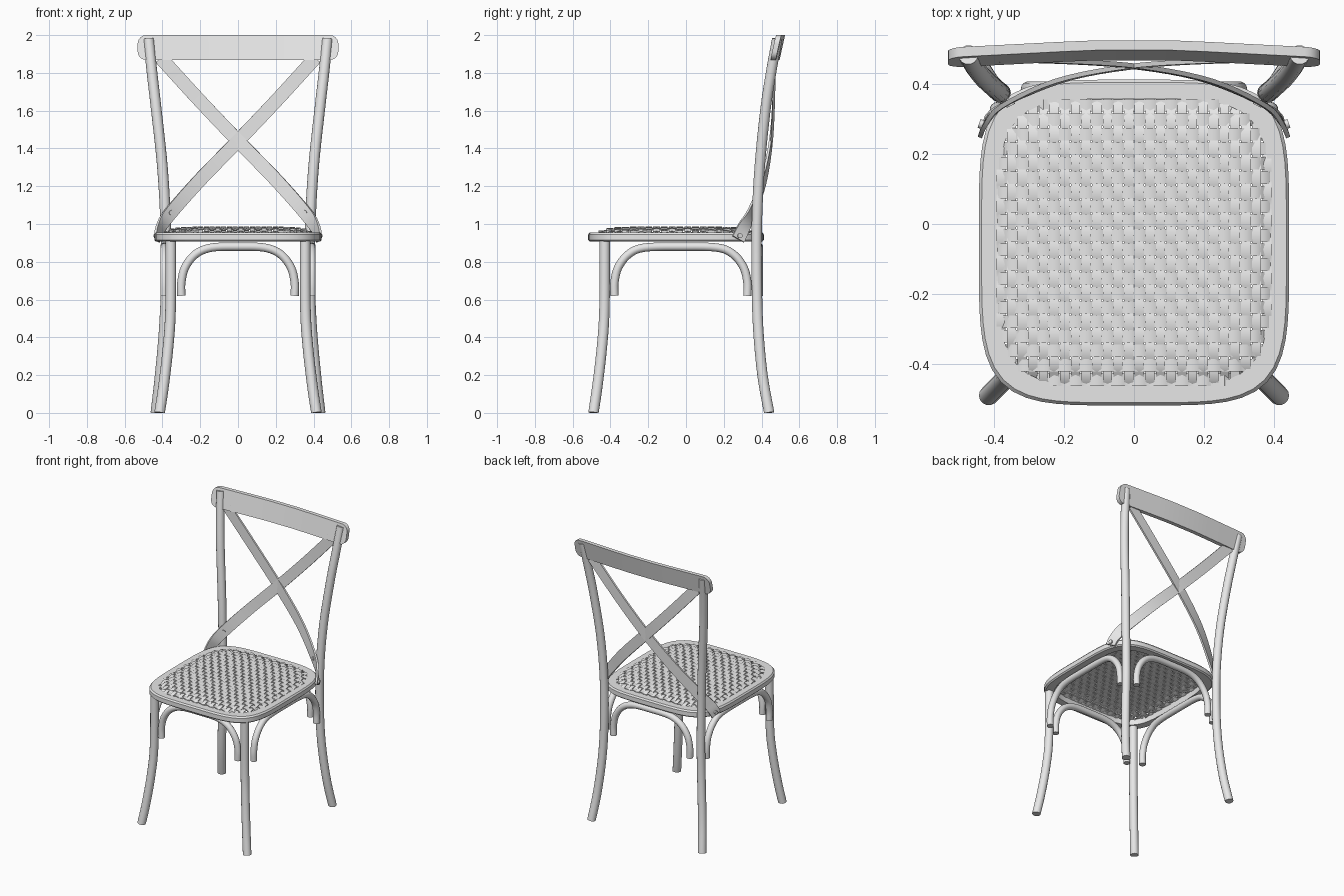
import bpy, bmesh, math
from mathutils import Vector as V

cube = bpy.data.objects.get("Cube")
if cube:
    bpy.data.objects.remove(cube, do_unlink=True)

GREY = 0.8
mat = bpy.data.materials.new("plain grey")
mat.use_nodes = True
mat.diffuse_color = (GREY, GREY, GREY, 1)
mat.node_tree.nodes["Principled BSDF"].inputs["Base Color"].default_value = (GREY, GREY, GREY, 1)


def finish(bm, name):
    """Turn a bmesh into a smooth shaded object."""
    bmesh.ops.recalc_face_normals(bm, faces=bm.faces)
    mesh = bpy.data.meshes.new(name)
    bm.to_mesh(mesh)
    bm.free()
    mesh.materials.append(mat)
    obj = bpy.data.objects.new(name, mesh)
    bpy.context.collection.objects.link(obj)
    bpy.ops.object.select_all(action='DESELECT')
    obj.select_set(True)
    bpy.context.view_layer.objects.active = obj
    bpy.ops.object.shade_smooth_by_angle(angle=math.radians(35))
    return obj


def skin(bm, rings, loop=False):
    """Bridge a list of closed rings, capping the ends unless looped."""
    rows = [[bm.verts.new(p) for p in ring] for ring in rings]
    pairs = list(zip(rows, rows[1:]))
    if loop:
        pairs.append((rows[-1], rows[0]))
    else:
        bm.faces.new(rows[0])
        bm.faces.new(rows[-1])
    for a, b in pairs:
        for i in range(len(a)):
            j = (i + 1) % len(a)
            bm.faces.new((a[i], a[j], b[j], b[i]))


def smooth(pts, steps=5):
    """Catmull-Rom interpolation."""
    pts = [V(p) for p in pts]
    ext = [2 * pts[0] - pts[1]] + pts + [2 * pts[-1] - pts[-2]]
    out = []
    for a, b, c, d in zip(ext, ext[1:], ext[2:], ext[3:]):
        for k in range(steps):
            t = k / steps
            out.append(0.5 * (2 * b + (c - a) * t + (2 * a - 5 * b + 4 * c - d) * t * t
                              + (3 * b - a - 3 * c + d) * t ** 3))
    return out + [pts[-1]]


def sweep(bm, path, refs, section):
    """Sweep a section along a path; refs give the facing direction."""
    rings = []
    for i, p in enumerate(path):
        tan = (path[min(i + 1, len(path) - 1)] - path[max(i - 1, 0)]).normalized()
        side = tan.cross(refs[i]).normalized()
        face = side.cross(tan)
        ring = [p + side * u + face * v for u, v in section]
        rings.append([V((q.x, q.y, max(q.z, 0))) for q in ring])
    skin(bm, rings)


def circle(r, n=14):
    return [(r * math.cos(math.tau * i / n), r * math.sin(math.tau * i / n)) for i in range(n)]


def rect(w, t):
    return [(-w / 2, -t / 2), (w / 2, -t / 2), (w / 2, t / 2), (-w / 2, t / 2)]


def tube(name, pts, r, ref):
    bm = bmesh.new()
    path = smooth(pts)
    sweep(bm, path, [V(ref)] * len(path), circle(r))
    return finish(bm, name)


# Legs and back posts
front_leg = [(.415, -.49, 0), (.393, -.468, .15), (.37, -.445, .35), (.357, -.432, .55), (.355, -.43, .92)]
back_post = [(.435, .44, 0), (.412, .405, .2), (.39, .382, .45), (.38, .375, .7), (.383, .375, 1),
             (.4, .39, 1.3), (.432, .42, 1.6), (.455, .45, 1.8), (.473, .483, 1.98)]
for side, s in (("left", 1), ("right", -1)):
    tube(side + "_front_leg", [(s * x, y, z) for x, y, z in front_leg], .028, (0, 1, 0))
    tube(side + "_back_post", [(s * x, y, z) for x, y, z in back_post], .028, (0, 1, 0))

# Bentwood brackets under the seat
def bracket(half):
    arm = [(half, .62), (half, .69), (half - .02, .77), (half - .075, .84), (half - .16, .875)]
    return arm + [(0, .88)] + [(-u, z) for u, z in reversed(arm)]


for name, y in (("front_bracket", -.43), ("back_bracket", .385)):
    tube(name, [(u, y, z) for u, z in bracket(.3)], .022, (0, 1, 0))
for name, x in (("left_bracket", .39), ("right_bracket", -.39)):
    tube(name, [(x, u - .027, z) for u, z in bracket(.352)], .022, (1, 0, 0))

# Seat frame: rounded square ring
POWER, MID_Y = 4.5, -.053


def outline(a, b, z, n=80):
    ring = []
    for i in range(n):
        c, s = math.cos(math.tau * i / n), math.sin(math.tau * i / n)
        # Scale a unit direction out to the superellipse
        k = (abs(c) ** POWER + abs(s) ** POWER) ** (-1 / POWER)
        ring.append(V((a * c * k, MID_Y + b * s * k, z)))
    return ring


bm = bmesh.new()
profile = [(0, .915), (0, .945), (.008, .955), (.055, .955), (.055, .907), (.008, .907)]
skin(bm, [outline(.443 - d, .465 - d, z) for d, z in profile], loop=True)
finish(bm, "seat_frame")

# Woven seat: two sets of flat strands passing over and under
A, B, NX, NY = .395, .412, 26, 20
px, py = 2 * A / NX, 2 * B / NY


def weave_point(x, y, lift):
    r = min(1, abs(x / A) ** POWER + abs(y / B) ** POWER)
    return V((x, y + MID_Y, .946 + .033 * (1 - r * r) + lift))


def limit(u):
    return (1 - min(1, abs(u)) ** POWER) ** (1 / POWER)


bm = bmesh.new()
UP = V((0, 0, 1))
AMP = .0045
for i in range(NX):
    x = -A + (i + .5) * px
    end = B * limit(x / A)
    ys = [-end] + [v for v in (-B + k * py / 2 for k in range(2 * NY + 1)) if abs(v) < end - .005] + [end]
    path = [weave_point(x, y, AMP * (-1) ** i * math.sin(math.pi * (y + B) / py)) for y in ys]
    sweep(bm, path, [UP] * len(path), rect(px * .86, .005))
for j in range(NY):
    y = -B + (j + .5) * py
    end = A * limit(y / B)
    xs = [-end] + [v for v in (-A + k * px / 2 for k in range(2 * NX + 1)) if abs(v) < end - .005] + [end]
    path = [weave_point(x, y, -AMP * (-1) ** j * math.sin(math.pi * (x + A) / px)) for x in xs]
    sweep(bm, path, [UP] * len(path), rect(py * .86, .005))
finish(bm, "woven_seat")

# Top rail: bowed and leaning board with rounded ends
bm = bmesh.new()
rings = []
END, CORNER, HALF, THICK = .531, .045, .066, .028
half_xs = [0, .1, .2, .3, .4, END - CORNER] + [END - CORNER + CORNER * math.sin(math.radians(a))
                                            for a in (20, 40, 60, 75, 90)]
for x in [-v for v in reversed(half_xs[1:])] + half_xs:
    over = max(0, abs(x) - END + CORNER) / CORNER
    h = HALF - CORNER + CORNER * math.sqrt(max(0, 1 - over * over))
    y = .496 - .021 * max(0, abs(x) - .12) / (END - .12)
    rings.append([V((x, y + .22 * dz + dy, 1.934 + dz)) for dz, dy in
                  ((-h, -THICK / 2), (h, -THICK / 2), (h, THICK / 2), (-h, THICK / 2))])
skin(bm, rings)
finish(bm, "top_rail")

# Crossed back straps, wrapping round the rear corners of the seat
strap = [(-.41, .468, 1.88), (-.2, .464, 1.65), (0, .45, 1.44), (.2, .413, 1.235),
         (.355, .348, 1.06), (.41, .305, .98), (.43, .277, .92)]
facing = [(0, -1, 0), (0, -1, 0), (-.05, -1, 0), (-.2, -1, 0), (-.45, -.9, 0), (-.8, -.5, 0), (-.95, -.33, 0)]
rivets = [((.357, .349, 1.06), (-.45, -.9, 0)), ((.43, .283, .938), (.95, .33, 0))]
for side, s in (("left", 1), ("right", -1)):
    def flip(p):
        return V((s * p[0], p[1], p[2]))

    bm = bmesh.new()
    sweep(bm, smooth([flip(p) for p in strap]), smooth([flip(p) for p in facing]), rect(.072, .013))
    finish(bm, side + "_back_strap")
    bm = bmesh.new()
    for p, n in rivets:
        sweep(bm, [flip(p), flip(p) + flip(n) * .013], [UP, UP], circle(.013, 12))
    finish(bm, side + "_rivets")
